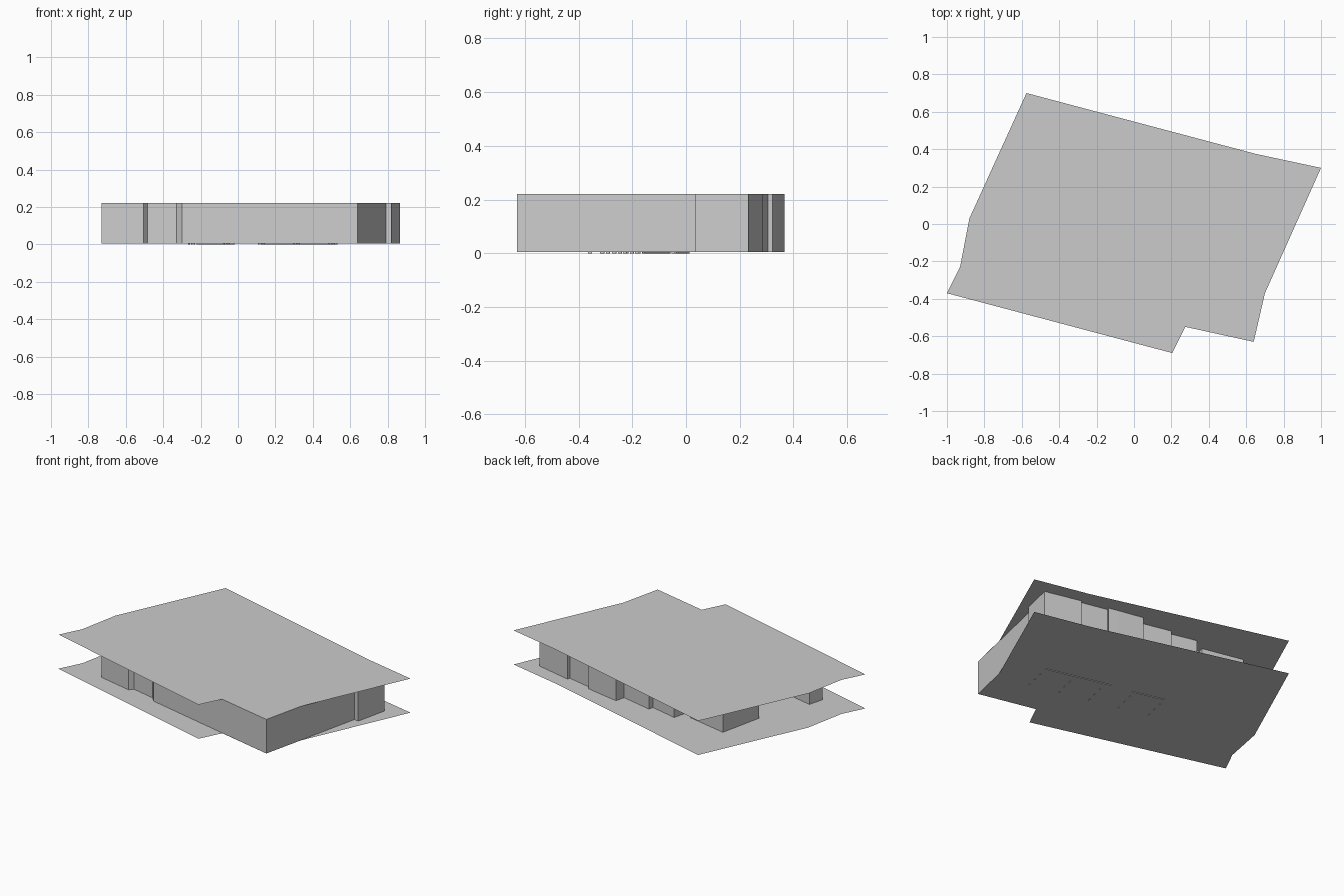
import bpy
import bmesh
from mathutils import Vector

cube = bpy.data.objects.get("Cube")
if cube:
    bpy.data.objects.remove(cube, do_unlink=True)

BASE, TOP = 0.004, 0.22

plaster = bpy.data.materials.new("light_grey")
plaster.use_nodes = True
grey = (0.6, 0.6, 0.6, 1)
plaster.diffuse_color = grey
plaster.node_tree.nodes["Principled BSDF"].inputs["Base Color"].default_value = grey


def finish(name, bm):
    mesh = bpy.data.meshes.new(name)
    bm.to_mesh(mesh)
    bm.free()
    mesh.materials.append(plaster)
    obj = bpy.data.objects.new(name, mesh)
    bpy.context.collection.objects.link(obj)
    return obj


def sheet(name, outline, z):
    bm = bmesh.new()
    bm.faces.new([bm.verts.new((x, y, z)) for x, y in outline])
    return finish(name, bm)


def wall_loop(name, outline, thickness):
    bm = bmesh.new()
    low = [bm.verts.new((x, y, BASE)) for x, y in outline]
    high = [bm.verts.new((x, y, TOP)) for x, y in outline]
    for i in range(len(low)):
        j = (i + 1) % len(low)
        bm.faces.new((low[i], low[j], high[j], high[i]))
    obj = finish(name, bm)
    mod = obj.modifiers.new("thickness", "SOLIDIFY")
    mod.thickness = thickness
    mod.offset = -1
    return obj


def straight_wall(name, start, end, z0, z1, width=0.006):
    a, b = Vector(start), Vector(end)
    side = (b - a).normalized().orthogonal() * width / 2
    bm = bmesh.new()
    corners = [a + side, b + side, b - side, a - side]
    face = bm.faces.new([bm.verts.new((p.x, p.y, z0)) for p in corners])
    up = bmesh.ops.extrude_face_region(bm, geom=[face])["geom"]
    bmesh.ops.translate(bm, vec=(0, 0, z1 - z0),
                        verts=[v for v in up if isinstance(v, bmesh.types.BMVert)])
    bmesh.ops.recalc_face_normals(bm, faces=bm.faces)
    return finish(name, bm)


# Floor and roof sheets share one outline
slab = [(-1, -.37), (.205, -.69), (.275, -.55), (.64, -.63), (.7, -.37),
        (1, .3), (.65, .375), (-.575, .7), (-.88, .03), (-.93, -.23)]
sheet("floor_sheet", slab, BASE)
sheet("roof_sheet", slab, TOP)

# Stepped outer walls, counter-clockwise from the right front corner
front = [(-.73, -.325), (-.505, -.375), (-.485, -.35), (-.33, -.385), (-.3, -.418)]
right = [(.64, -.63), (.79, .04), (.82, .033), (.865, .232)]
back = [(.632, .285), (.628, .268), (.453, .305), (.46, .322), (.4, .335),
        (.235, .366), (.22, .305), (.015, .351), (.008, .32), (-.17, .361),
        (-.195, .26), (-.26, .275), (-.25, .31), (-.515, .366)]
left = [(-.575, .09), (-.41, .055), (-.48, -.28), (-.705, -.23)]
wall_loop("outer_walls", front + right + back + left, 0.008)

# Inner corridor wall in two lengths, with a doorway between
straight_wall("corridor_wall_right", (.53, -.16), (.12, -.06), 0, TOP)
straight_wall("corridor_wall_left", (-.02, -.04), (-.22, .01), 0, TOP)

# Room dividers with small feet showing under the floor
along = Vector((-.187, .045))
across = Vector((-.045, -.2))
for i in range(5):
    start = Vector((.53, -.16)) + along * i
    straight_wall(f"room_divider_{i + 1}", start, start + across, BASE, TOP)
    for j, t in enumerate((.3, .62, .95)):
        foot = start + across * t
        straight_wall(f"divider_foot_{i + 1}_{j + 1}", foot, foot + across * .07, 0, BASE + .002)
